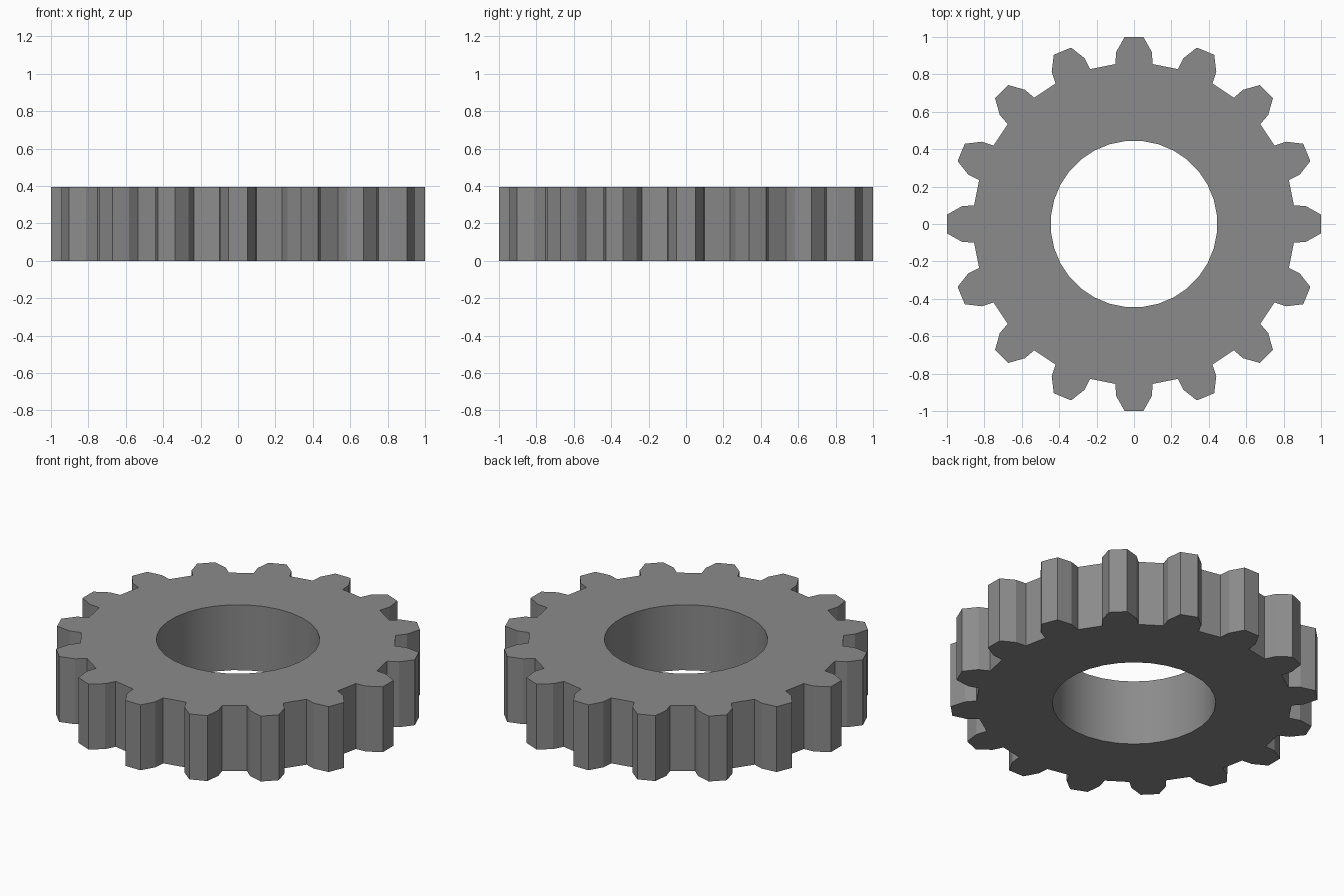
import bpy, bmesh
from math import pi, sin, cos, radians
from mathutils import Matrix, Vector

if "Cube" in bpy.data.objects:
    bpy.data.objects.remove(bpy.data.objects["Cube"])

TEETH = 16
HEIGHT = 0.394
BORE = 0.446
# Half tooth outline pointing along +x: root, shoulder, tip
HALF = [(0.855, 0.10), (0.92, 0.095), (1.0, 0.05)]
TOOTH = [(x, -y) for x, y in HALF] + HALF[::-1]
STEP = pi / (2 * TEETH)
BORE_EDGE = [(BORE * cos(a), BORE * sin(a)) for a in (-STEP, STEP)]

bm = bmesh.new()


def add_points(points, rot):
    return [bm.verts.new(rot @ Vector((x, y, 0))) for x, y in points]


# Flat gear outline: one tooth sector plus one valley sector, repeated
sectors = []
for i in range(TEETH):
    rot = Matrix.Rotation(2 * pi * i / TEETH, 3, 'Z')
    sectors.append((add_points(TOOTH, rot), add_points(BORE_EDGE, rot)))

for i, (outer, inner) in enumerate(sectors):
    next_outer, next_inner = sectors[(i + 1) % TEETH]
    bm.faces.new(outer + inner[::-1])
    bm.faces.new([outer[-1], next_outer[0], next_inner[0], inner[1]])

# Thicken into a solid ring
extruded = bmesh.ops.extrude_face_region(bm, geom=bm.faces[:], use_keep_orig=True)
top = [g for g in extruded["geom"] if isinstance(g, bmesh.types.BMVert)]
bmesh.ops.translate(bm, verts=top, vec=(0, 0, HEIGHT))
bmesh.ops.recalc_face_normals(bm, faces=bm.faces[:])

mesh = bpy.data.meshes.new("gear")
bm.to_mesh(mesh)
bm.free()
gear = bpy.data.objects.new("gear", mesh)
bpy.context.collection.objects.link(gear)

# Dark metal
metal = bpy.data.materials.new("dark_metal")
metal.diffuse_color = (0.26, 0.26, 0.26, 1)
metal.use_nodes = True
metal.node_tree.nodes["Principled BSDF"].inputs["Base Color"].default_value = metal.diffuse_color
mesh.materials.append(metal)

# Smooth bore, crisp teeth
bpy.context.view_layer.objects.active = gear
gear.select_set(True)
bpy.ops.object.shade_smooth_by_angle(angle=radians(15))
